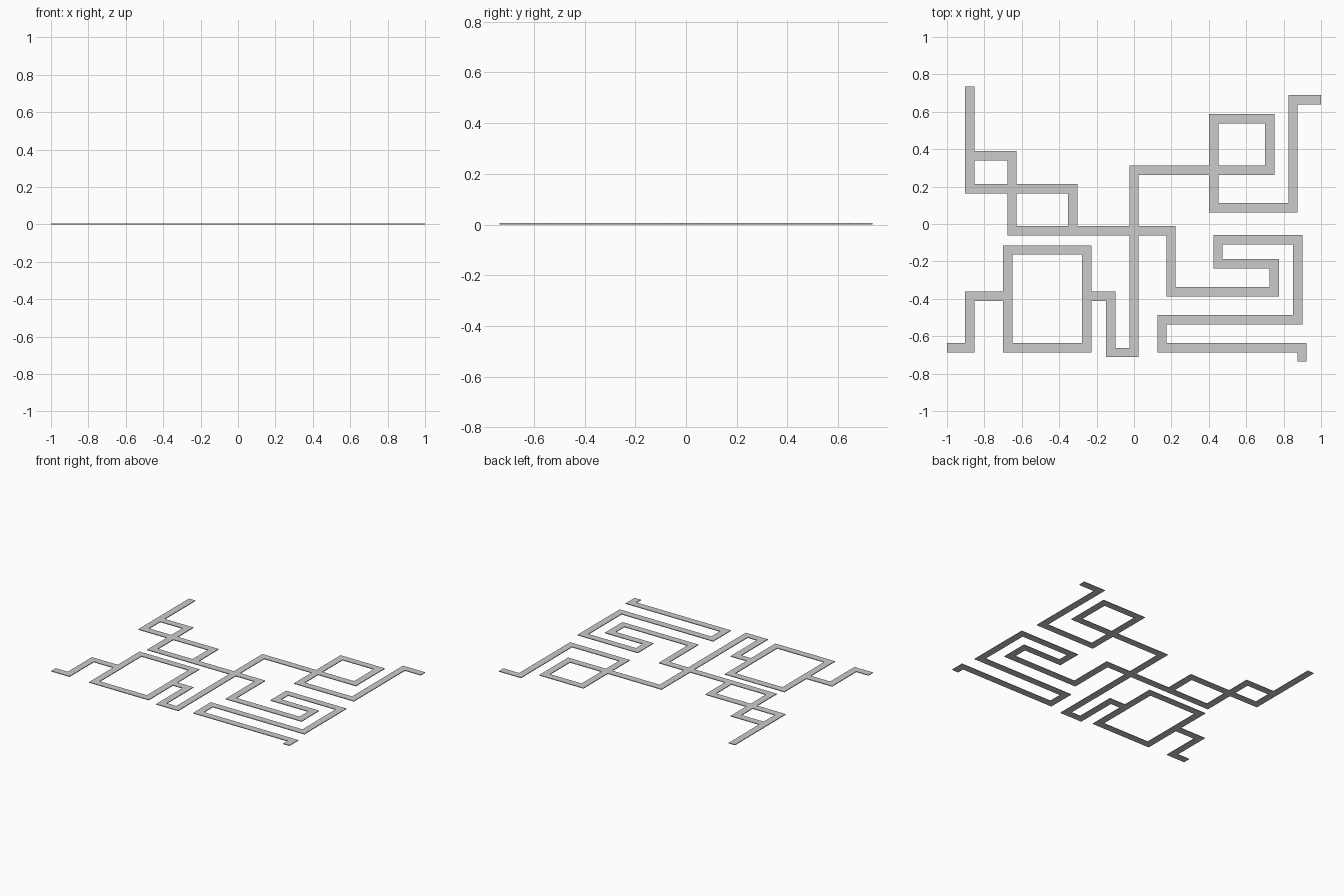
import bpy, bmesh

if "Cube" in bpy.data.objects:
    bpy.data.objects.remove(bpy.data.objects["Cube"])

HALF = 0.025     # half the strip width
THICK = 0.005    # plate thickness

# Centrelines of the right-angled strips
PATHS = {
    # upper left end, folding in to the long horizontal
    "upper_left": [(-0.879, 0.711), (-0.879, 0.188), (-0.327, 0.188), (-0.327, -0.036)],
    # branch across the middle, winding round to the lower right end
    "lower_right": [(-0.879, 0.365), (-0.652, 0.365), (-0.652, -0.036), (0.198, -0.036),
                    (0.198, -0.362), (0.749, -0.362), (0.749, -0.213), (0.449, -0.213),
                    (0.449, -0.085), (0.876, -0.085), (0.876, -0.511), (0.15, -0.511),
                    (0.15, -0.661), (0.898, -0.661), (0.898, -0.711)],
    # upper right end, looping over itself, down the centre to the square
    "upper_right": [(0.975, 0.664), (0.85, 0.664), (0.85, 0.087), (0.426, 0.087),
                    (0.426, 0.563), (0.726, 0.563), (0.726, 0.287), (0, 0.287),
                    (0, -0.687), (-0.125, -0.687), (-0.125, -0.387), (-0.252, -0.387)],
    # closed square
    "square": [(-0.675, -0.139), (-0.252, -0.139), (-0.252, -0.661),
               (-0.675, -0.661), (-0.675, -0.139)],
    # square to the lower left end
    "lower_left": [(-0.675, -0.387), (-0.879, -0.387), (-0.879, -0.661), (-0.975, -0.661)],
}

# Rectangles covering every strip segment
rects = []
for pts in PATHS.values():
    for (ax, ay), (bx, by) in zip(pts, pts[1:]):
        rects.append((round(min(ax, bx) - HALF, 4), round(max(ax, bx) + HALF, 4),
                      round(min(ay, by) - HALF, 4), round(max(ay, by) + HALF, 4)))

# Merge them into one flat sheet, cell by cell, so crossings stay clean
xs = sorted({v for r in rects for v in r[:2]})
ys = sorted({v for r in rects for v in r[2:]})
bm = bmesh.new()
verts = {}


def vert(i, j):
    if (i, j) not in verts:
        verts[i, j] = bm.verts.new((xs[i], ys[j], 0))
    return verts[i, j]


for i in range(len(xs) - 1):
    for j in range(len(ys) - 1):
        cx, cy = (xs[i] + xs[i + 1]) / 2, (ys[j] + ys[j + 1]) / 2
        if any(r[0] < cx < r[1] and r[2] < cy < r[3] for r in rects):
            bm.faces.new((vert(i, j), vert(i + 1, j), vert(i + 1, j + 1), vert(i, j + 1)))

mesh = bpy.data.meshes.new("maze_strip")
bm.to_mesh(mesh)
bm.free()
strip = bpy.data.objects.new("maze_strip", mesh)
bpy.context.collection.objects.link(strip)

# Darker grey
grey = bpy.data.materials.new("grey")
grey.diffuse_color = (0.6, 0.6, 0.6, 1)
grey.use_nodes = True
grey.node_tree.nodes["Principled BSDF"].inputs["Base Color"].default_value = grey.diffuse_color
mesh.materials.append(grey)

# Give the sheet its thickness, upward from the ground
solid = strip.modifiers.new("thickness", 'SOLIDIFY')
solid.thickness = THICK
solid.offset = 1
